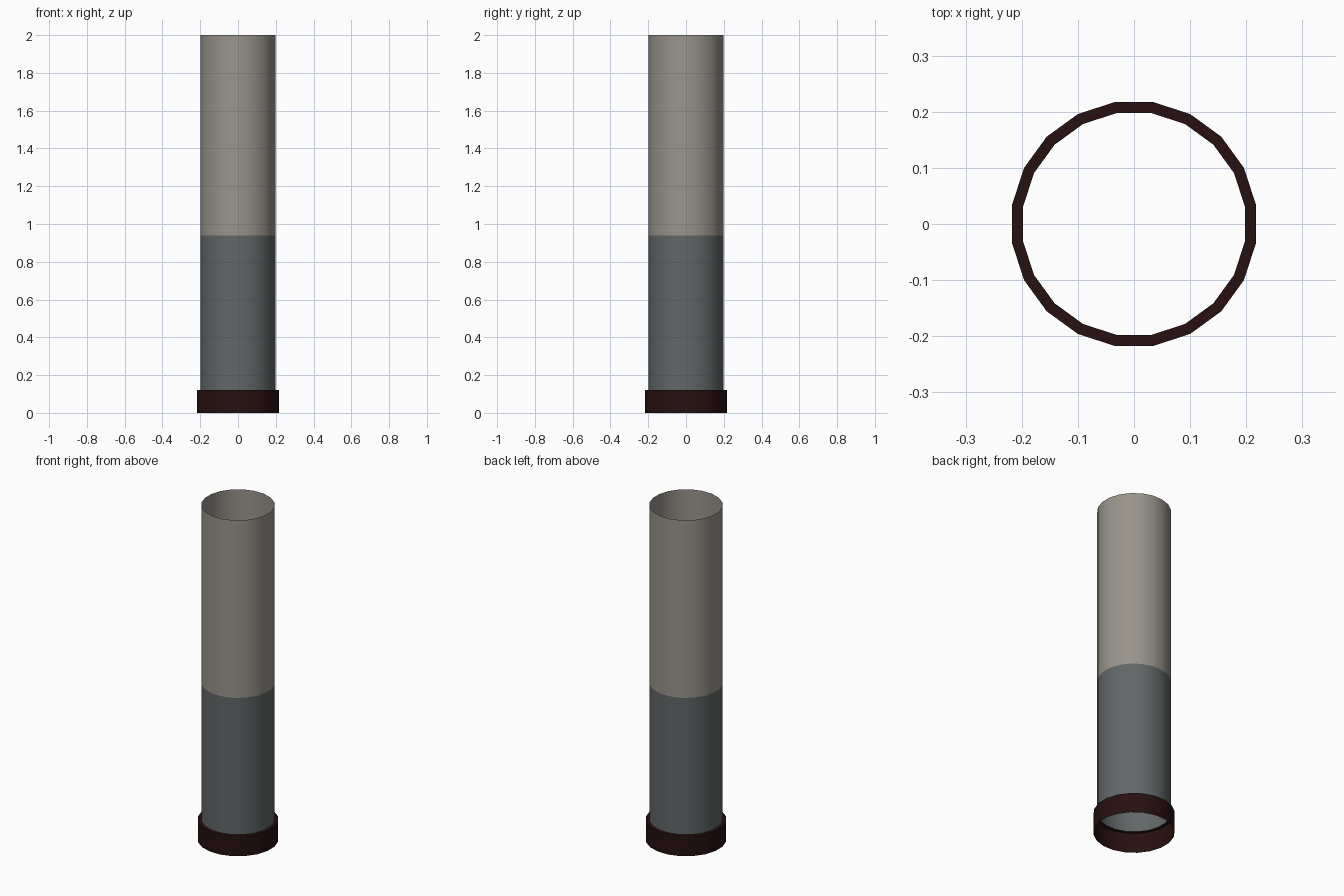
import bpy, bmesh, math

if "Cube" in bpy.data.objects:
    bpy.data.objects.remove(bpy.data.objects["Cube"])

SIDES = 20


def material(name, rgb):
    m = bpy.data.materials.new(name)
    m.diffuse_color = (*rgb, 1.0)
    m.use_nodes = True
    m.node_tree.nodes["Principled BSDF"].inputs["Base Color"].default_value = m.diffuse_color
    return m


beige = material("warm beige", (0.32, 0.30, 0.26))
grey = material("slate grey", (0.12, 0.134, 0.136))
maroon = material("dark maroon", (0.02, 0.005, 0.005))


def lathe(name, profile, mats, rule):
    """Sweep an open (radius, z) profile, listed bottom to top, around z."""
    bm = bmesh.new()
    rings = []
    for r, z in profile:
        angles = [2 * math.pi * (i + 0.5) / SIDES for i in range(SIDES)]
        rings.append([bm.verts.new((r * math.cos(a), r * math.sin(a), z)) for a in angles])
    for low, high in zip(rings, rings[1:]):
        for i in range(SIDES):
            j = (i + 1) % SIDES
            f = bm.faces.new((low[i], low[j], high[j], high[i]))
            f.material_index = rule(f.calc_center_median().z)
    mesh = bpy.data.meshes.new(name)
    bm.to_mesh(mesh)
    bm.free()
    for m in mats:
        mesh.materials.append(m)
    ob = bpy.data.objects.new(name, mesh)
    bpy.context.collection.objects.link(ob)
    bpy.ops.object.select_all(action='DESELECT')
    ob.select_set(True)
    bpy.context.view_layer.objects.active = ob
    bpy.ops.object.shade_smooth_by_angle(angle=math.radians(30))
    return ob


# Open thin-walled tube: grey below, beige above
lathe("post_tube", [(0.20, 0.12), (0.20, 0.938), (0.20, 2.0)], [grey, beige],
      lambda z: 1 if z > 0.938 else 0)

# Base collar: outer wall and top ledge, open underneath
lathe("base_collar", [(0.22, 0.0), (0.22, 0.12), (0.20, 0.12)], [maroon], lambda z: 0)
